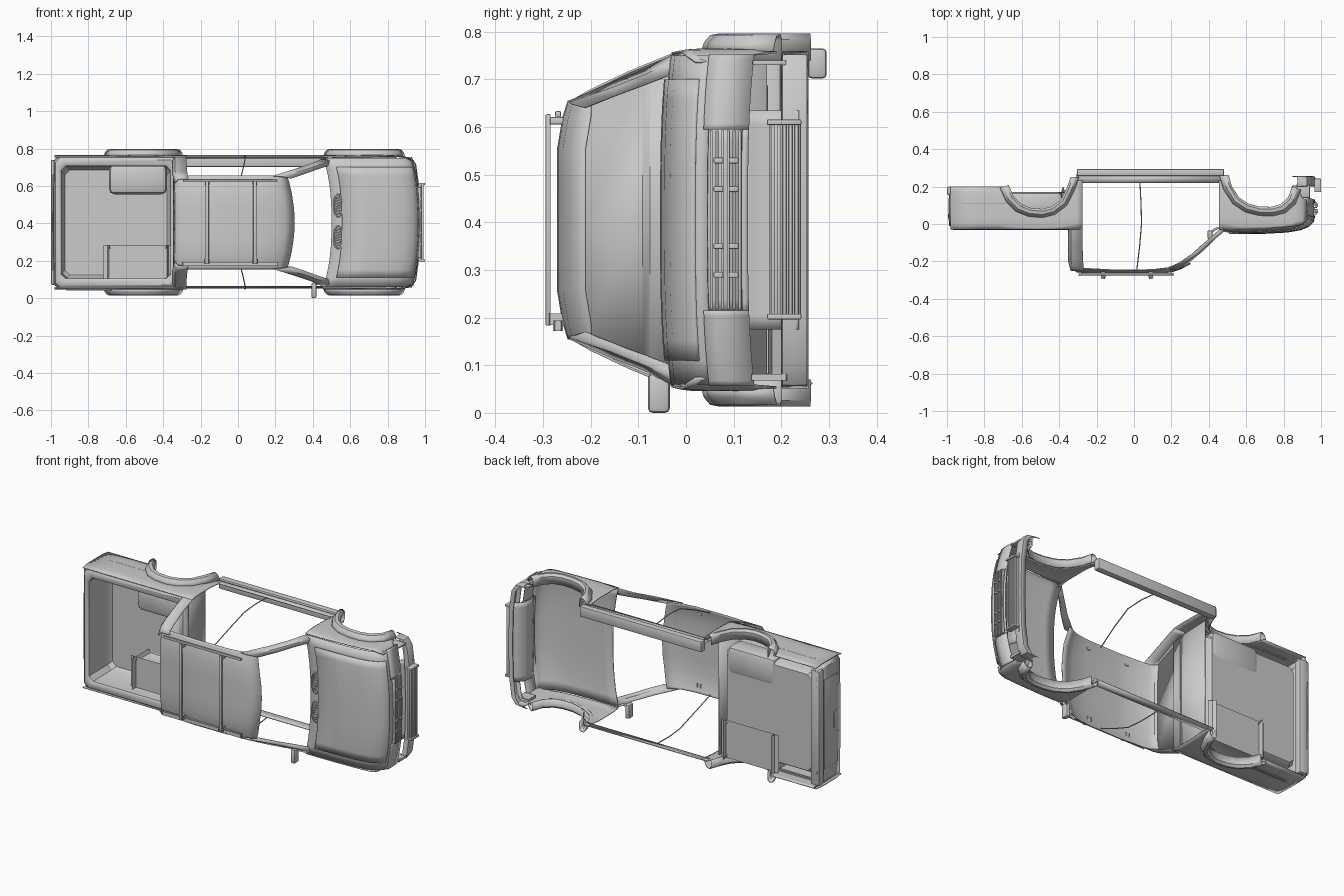
import bpy, bmesh, math
from mathutils import Vector

if "Cube" in bpy.data.objects:
    bpy.data.objects.remove(bpy.data.objects["Cube"])

ZC = 0.405          # centre plane of the body: the truck lies on its side, roof toward -y


def finish(name, bm, angle=35):
    bmesh.ops.recalc_face_normals(bm, faces=bm.faces)
    me = bpy.data.meshes.new(name)
    bm.to_mesh(me)
    bm.free()
    ob = bpy.data.objects.new(name, me)
    bpy.context.collection.objects.link(ob)
    bpy.ops.object.select_all(action='DESELECT')
    ob.select_set(True)
    bpy.context.view_layer.objects.active = ob
    bpy.ops.object.shade_smooth_by_angle(angle=math.radians(angle))
    return ob


def sheet(name, rows, both=False, thick=0.005):
    """Thin panel lofted through rows of (x, y, offset from centre plane)."""
    bm = bmesh.new()
    for s in ((1, -1) if both else (1,)):
        g = [[bm.verts.new((x, y, ZC + s * w)) for x, y, w in r] for r in rows]
        for a, b in zip(g, g[1:]):
            for i in range(len(a) - 1):
                bm.faces.new((a[i], a[i + 1], b[i + 1], b[i]))
    ob = finish(name, bm)
    m = ob.modifiers.new("thickness", 'SOLIDIFY')
    m.thickness, m.offset = thick, 0
    return ob


def box(name, x, y, w, bevel=0.004, both=False):
    bm = bmesh.new()
    for s in ((1, -1) if both else (1,)):
        v = bmesh.ops.create_cube(bm, size=1)['verts']
        for p in v:
            p.co = (x[0] + (p.co.x + .5) * (x[1] - x[0]), y[0] + (p.co.y + .5) * (y[1] - y[0]),
                    ZC + s * (w[0] + (p.co.z + .5) * (w[1] - w[0])))
    if bevel:
        bmesh.ops.bevel(bm, geom=bm.edges[:], offset=bevel, segments=2, affect='EDGES', profile=.5)
    return finish(name, bm)


def tube(name, pts, r):
    cu = bpy.data.curves.new(name, 'CURVE')
    cu.dimensions, cu.bevel_depth, cu.bevel_resolution, cu.use_fill_caps = '3D', r, 2, True
    sp = cu.splines.new('POLY')
    sp.points.add(len(pts) - 1)
    for p, (x, y, w) in zip(sp.points, pts):
        p.co = (x, y, ZC + w, 1)
    ob = bpy.data.objects.new(name, cu)
    bpy.context.collection.objects.link(ob)


def body_w(x, y):
    w = 0.357 - 2.2 * max(0, 0.03 - y) ** 2 - 0.1 * max(0, y - .15)
    return w - 6 * max(0, x - 0.86) ** 2


def side(name, low, top, n=8):
    rows = []
    for i in range(n + 1):
        t = i / n
        r = [((1 - t) * a[0] + t * b[0], (1 - t) * a[1] + t * b[1]) for a, b in zip(top, low)]
        rows.append([(x, y, body_w(x, y)) for x, y in r])
    sheet(name, rows, True)


# bed side and front fender, cut out by the wheel arches
rear_arch = [(-.70, .2), (-.67, .13), (-.62, .08), (-.56, .056), (-.49, .05), (-.43, .065), (-.37, .11), (-.335, .18), (-.31, .25)]
front_arch = [(.475, .26), (.495, .19), (.54, .12), (.6, .08), (.67, .062), (.74, .06), (.8, .075), (.85, .12), (.875, .19)]
side("bed_side", [(-.98, .2), (-.84, .2)] + rear_arch + [(-.275, .255)],
     [(x, -.03) for x in (-.98, -.84, -.72, -.67, -.62, -.56, -.49, -.43, -.38, -.34, -.31, -.275)])
side("front_fender", [(.455, .26)] + front_arch + [(.9, .14), (.925, .13)],
     [(.455, -.03), (.475, -.03), (.505, -.03), (.55, -.03), (.61, -.028), (.67, -.025), (.74, -.022), (.8, -.018),
      (.85, -.013), (.88, -.006), (.9, 0), (.925, .02)])

# wheel arch flares
for nm, arch, c in (("rear_flare", rear_arch, (-.5, .25)), ("front_flare", front_arch, (.68, .27))):
    sheet(nm, [[(c[0] + (x - c[0]) * k, c[1] + (y - c[1]) * k, w) for x, y in arch]
               for k, w in ((1.08, .354), (1.05, .372), (.99, .386), (.91, .389), (.86, .378), (.86, .335))], True)

# sills, thin door posts, one side step
sheet("sill", [[(-.31, y, w), (.48, y, w)] for y, w in ((.22, .348), (.245, .35), (.265, .342))], True)
for s in (1, -1):
    tube("door_post", [(.032, .22, s * .35), (.038, .1, s * .357), (.04, .0, s * .35), (.03, -.12, s * .3), (.015, -.245, s * .24)], .003)
box("side_step", (-.305, .482), (.256, .295), (.297, .36), .008)

# pickup bed tub with rounded rim
bm = bmesh.new()
prev = None
rim = ((-.982, -.32, .352, 0), (-.977, -.325, .346, -.022), (-.967, -.333, .335, -.031), (-.952, -.352, .31, -.03),
       (-.945, -.36, .301, -.022), (-.94, -.365, .296, .14), (-.925, -.38, .28, .165))
for a, b, w, y in rim:
    c = .025
    ring = [bm.verts.new((x, y, ZC + z)) for x, z in ((a + c, -w), (b - c, -w), (b, -w + c), (b, w - c),
                                                      (b - c, w), (a + c, w), (a, w - c), (a, -w + c))]
    if prev:
        for i in range(8):
            bm.faces.new((prev[i], prev[(i + 1) % 8], ring[(i + 1) % 8], ring[i]))
    prev = ring
bm.faces.new(prev)
finish("bed_tub", bm)
box("bed_wheel_housing", (-.69, -.38), (.045, .172), (.15, .31), .03, True)

# tailgate, handle, rear bumper, side markers
sheet("tailgate", [[(x, y, w) for w, x in ((-.35, -.965), (-.33, -.983), (-.15, -.986), (.15, -.986), (.33, -.983), (.35, -.965))]
                   for y in (-.01, .08, .2)])
box("tailgate_handle", (-.995, -.983), (.03, .055), (-.05, .05))
box("tailgate_panel", (-.991, -.984), (.015, .14), (-.26, .26))
box("rear_bumper", (-1, -.94), (.155, .2), (-.335, .335), .01)
box("side_trim", (-.915, -.68), (.107, .122), (.35, .361), .003, True)

# roof, rounding down to the windscreen header and to the cab back
ws = [-.25, -.24, -.215, -.15, -.07, 0, .07, .15, .215, .24, .25]
rows = []
for x, y in ((-.345, -.2), (-.335, -.235), (-.305, -.257), (-.1, -.268), (.1, -.266), (.2, -.256), (.25, -.24), (.302, -.212)):
    edge = max(0, x - .1) / .2
    rows.append([(x - .04 * edge * (w / .25) ** 2, min(-.2, y + .022 * max(0, abs(w) - .18) / .07), w) for w in ws])
sheet("roof", rows)

# cab corner, solid cab back, windscreen pillars
prof = ((.0, .352), (-.03, .347), (-.12, .31), (-.2, .272), (-.235, .252), (-.25, .23))
sheet("cab_corner", [[(-.35 + .25 * max(0, -.2 - y), y, w - .02), (-.335 + .3 * max(0, -.2 - y), y, w),
                      (-.275 + .1 * max(0, -.17 - y), y, w)] for y, w in prof], True)
sheet("cab_back", [[(x, y, -w), (x, y, 0), (x, y, w)] for x, y, w in
                   ((-.34, -.22, .25), (-.345, -.09, .31), (-.33, -.075, .32), (-.335, -.03, .335), (-.33, .17, .34))])
sheet("windscreen_pillar", [[(.19, -.245, .248), (.31, -.16, .286), (.395, -.085, .315), (.465, -.025, .347)],
                            [(.235, -.243, .245), (.345, -.155, .276), (.425, -.085, .304), (.49, -.03, .33)],
                            [(.285, -.213, .235), (.365, -.145, .262), (.425, -.085, .284), (.48, -.038, .302)]], True)


# bonnet and nose, curved back toward the corners
def nose(name, pts, wmax, wmin=None, both=False, lift=0.0):
    lo = -wmax if wmin is None else wmin
    n = 14
    cols = [lo + (wmax - lo) * i / n for i in range(n + 1)]
    return sheet(name, [[(x - .045 * abs(w / .35) ** 2.5, y + .014 * abs(w / .35) ** 3 - lift, w) for w in cols]
                        for x, y in pts], both)


hood = [(.5, -.043), (.56, -.044), (.7, -.042), (.82, -.035), (.89, -.023), (.935, -.005), (.96, .02)]
nose("front_cowl", hood + [(.968, .045)], .345)
nose("bonnet", [(.555, -.044)] + hood[2:] + [(.962, .028)], .295, lift=.008)
nose("headlamp_panel", [(.968, .035), (.972, .07), (.968, .13)], .348, .19, True)
nose("grille_back", [(.955, .035), (.955, .12)], .195)
nose("lower_nose_lip", [(.967, .116), (.966, .13)], .2)
for i in range(6):
    y = .05 + i * .012
    box("grille_bar", (.955, .978), (y, y + .006), (-.188, .188), .002)
for z in (.53, .47, .35, .29):
    for y in (.058, .09):
        box("grille_clip", (.97, .984), (y, y + .02), (z - ZC - .006, z - ZC + .006), .002)

# cowl vents
for z in (.495, .325):
    o = z - ZC
    ring = [(.535 + .024 * math.cos(i * math.pi / 10), -.05, o + .06 * math.sin(i * math.pi / 10)) for i in range(21)]
    tube("cowl_vent_rim", ring, .004)
    for k in range(-3, 4):
        tube("cowl_vent_slat", [(.518, -.05, o + k * .014 - .006), (.552, -.05, o + k * .014 + .006)], .003)

# front bumper wrapping the corners, guard bars, skid plate
plan = [(.875, -.352), (.925, -.345), (.95, -.31), (.965, -.2), (.97, 0), (.965, .2), (.95, .31), (.925, .345), (.875, .352)]
sheet("front_bumper", [[(x - d, y, w) for x, w in plan] for y, d in ((.202, .03), (.204, .004), (.225, 0), (.252, .004), (.255, .03))])
for i in range(5):
    y = .178 + i * .0125
    box("guard_bar", (.975, .992), (y, y + .008), (-.2, .205), .002)
box("guard_back", (.965, .98), (.175, .24), (-.2, .205), .003)
for o in (-.203, .205):
    box("guard_end", (.965, 1.0), (.17, .242), (o - .006, o + .006), .003)
sheet("skid_plate", [[(x, y, w) for w in (-.23, -.2, 0, .2, .23)] for x, y in
                     ((.92, .09), (.9, .14), (.905, .19), (.93, .22), (.965, .235))])
box("bumper_bracket", (.87, .94), (.14, .21), (.325, .335), .002, True)

# roof rack
for x in (-.165, .09):
    box("rack_cross_bar", (x - .009, x + .009), (-.295, -.284), (-.222, .222), .003)
    box("rack_foot", (x - .012, x + .012), (-.286, -.25), (.2, .216), .004, True)
box("rack_rail", (-.295, .21), (-.275, -.262), (.215, .229), .004, True)

# wing mirror on one side
box("wing_mirror", (.392, .42), (-.08, -.034), (-.405, -.322), .01)
tube("mirror_arm", [(.41, -.045, -.335), (.43, -.03, -.325), (.45, -.02, -.335)], .006)
